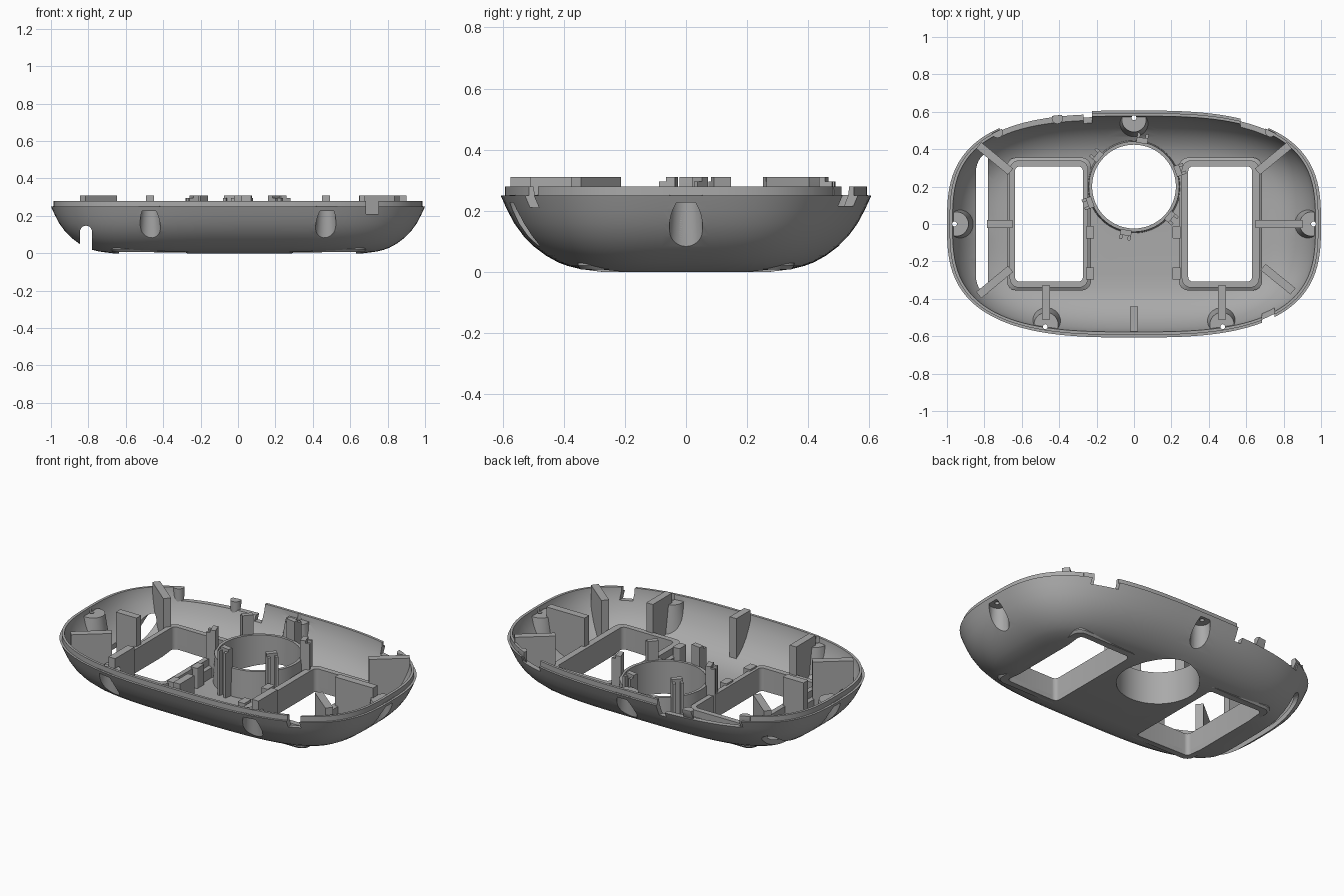
import bpy, bmesh, math
from mathutils import Vector

cube = bpy.data.objects.get("Cube")
if cube:
    bpy.data.objects.remove(cube)

grey = bpy.data.materials.new("mid grey")
grey.use_nodes = True
grey.diffuse_color = (0.4, 0.4, 0.4, 1)
grey.node_tree.nodes["Principled BSDF"].inputs["Base Color"].default_value = (0.4, 0.4, 0.4, 1)


def loft(name, rings):
    """Closed solid from stacked rings of points."""
    bm = bmesh.new()
    loops = [[bm.verts.new(p) for p in ring] for ring in rings]
    n = len(loops[0])
    for a, b in zip(loops, loops[1:]):
        for i in range(n):
            j = (i + 1) % n
            bm.faces.new((a[i], a[j], b[j], b[i]))
    bm.faces.new(loops[0][::-1])
    bm.faces.new(loops[-1])
    bmesh.ops.recalc_face_normals(bm, faces=bm.faces)
    mesh = bpy.data.meshes.new(name)
    bm.to_mesh(mesh)
    bm.free()
    mesh.materials.append(grey)
    obj = bpy.data.objects.new(name, mesh)
    bpy.context.collection.objects.link(obj)
    return obj


def oval(inset, z, n=128):
    """Plan outline that grows boxier toward the floor."""
    power = 0.69 - 0.75 * inset
    pts = []
    for i in range(n):
        t = math.tau * i / n
        c, s = math.cos(t), math.sin(t)
        pts.append((math.copysign(abs(c) ** power, c) * (1 - inset),
                    math.copysign(abs(s) ** power, s) * (0.607 - inset), z))
    return pts


def cone(name, x, y, z0, z1, r0, r1, n=32):
    return loft(name, [[(x + r * math.cos(math.tau * i / n), y + r * math.sin(math.tau * i / n), z)
                        for i in range(n)] for r, z in ((r0, z0), (r1, z1))])


def rounded(x0, x1, y0, y1, r, z):
    pts = []
    for k, (cx, cy) in enumerate(((x1 - r, y1 - r), (x0 + r, y1 - r), (x0 + r, y0 + r), (x1 - r, y0 + r))):
        for i in range(7):
            t = math.pi / 2 * (k + i / 6)
            pts.append((cx + r * math.cos(t), cy + r * math.sin(t), z))
    return pts


def prism(name, x0, x1, y0, y1, z0, z1, r=0.005):
    return loft(name, [rounded(x0, x1, y0, y1, r, z) for z in (z0, z1)])


def plate(name, start, end, width, z0, z1):
    """Upright plate along a plan line."""
    a, b = Vector(start), Vector(end)
    side = (b - a).normalized().orthogonal() * width / 2
    corners = (a - side, b - side, b + side, a + side)
    return loft(name, [[(p.x, p.y, z) for p in corners] for z in (z0, z1)])


def boolean(obj, tools, operation="DIFFERENCE"):
    for tool in tools:
        mod = obj.modifiers.new("cut", "BOOLEAN")
        mod.operation, mod.object, mod.solver = operation, tool, "EXACT"
    graph = bpy.context.evaluated_depsgraph_get()
    mesh = bpy.data.meshes.new_from_object(obj.evaluated_get(graph))
    obj.modifiers.clear()
    obj.data = mesh


parts, helpers = [], []


def helper(obj):
    obj.hide_render = True
    helpers.append(obj)
    return obj


def fitted(obj, cutters=()):
    """Trim an inner part to the bowl and keep it."""
    boolean(obj, [envelope], "INTERSECT")
    if cutters:
        boolean(obj, cutters)
    parts.append(obj)


# Bowl with a stepped rim and hollow inside
outer = [(0.33, 0), (0.26, 0.009), (0.22, 0.019), (0.19, 0.03), (0.15, 0.052), (0.11, 0.082),
         (0.075, 0.117), (0.045, 0.158), (0.02, 0.205), (0, 0.25)]
lip = [(0.014, 0.25), (0.014, 0.28), (0.03, 0.28), (0.034, 0.25)]
inner = [(0.052, 0.205), (0.077, 0.158), (0.107, 0.12), (0.14, 0.09), (0.18, 0.064),
         (0.22, 0.047), (0.27, 0.036), (0.34, 0.03)]
shell = loft("shell", [oval(d, z) for d, z in outer + lip + inner])
parts.append(shell)
envelope = helper(loft("envelope", [oval(d + 0.01, z + 0.004) for d, z in outer] + [oval(0.014, 0.33)]))

# Openings through the bowl
windows = [helper(prism("window_cutter", x0, x1, -0.308, 0.308, -0.1, 0.5, 0.025))
           for x0, x1 in ((-0.636, -0.273), (0.29, 0.631))]
hole = helper(cone("hole_cutter", 0, 0.2, -0.1, 0.5, 0.224, 0.224, 64))
arch = [(-0.845, -0.1), (-0.78, -0.1)] + [
    (-0.8125 + 0.0325 * math.cos(math.pi * i / 10), 0.115 + 0.0325 * math.sin(math.pi * i / 10))
    for i in range(11)]
slot = helper(loft("slot_cutter", [[(x, y, z) for x, z in arch] for y in (-0.5, 0.5)]))

# Lowered stretches of the rim
notches = [helper(prism("rim_cutter", *box, 0.5)) for box in (
    (-0.72, -0.23, 0.4, 0.7, 0.21), (-0.27, -0.225, 0.4, 0.7, 0.18), (0.57, 0.72, 0.4, 0.7, 0.215))]
notches.append(helper(prism("rim_cutter", 0.685, 0.75, -0.7, -0.42, 0.21, 0.5, 0.03)))

# Screw posts joined to the bowl, scooped out from below
posts = ((0, 0.557), (-0.95, 0), (0.95, 0), (-0.47, -0.538), (0.47, -0.538))
scoops = []
for x, y in posts:
    post = helper(cone("post_fill", x, y, 0.03, 0.252, 0.1, 0.065))
    boolean(post, [envelope], "INTERSECT")
    boolean(shell, [post], "UNION")
    scoops.append(helper(cone("scoop_cutter", x, y, -0.03, 0.227, 0.066, 0.05)))
    scoops.append(helper(cone("drill", x * 1.01, y * 1.02, 0.2, 0.4, 0.013, 0.013, 16)))
boolean(shell, windows + [hole, slot] + notches + scoops)

# Window frames with clip tabs
for x0, x1, cutter, tab_x in ((-0.68, -0.23, windows[0], -0.235), (0.24, 0.685, windows[1], 0.228)):
    frame = loft("window_frame", [rounded(x0 + d, x1 - d, -0.355 + d, 0.355 - d, 0.05, z)
                                  for d, z in ((0.01, 0.008), (0, 0.02), (0, 0.09), (0.015, 0.1), (0.015, 0.14))])
    boolean(frame, [cutter, hole])
    parts.append(frame)
    for y in (-0.045, -0.265):
        parts.append(prism("frame_tab", tab_x - 0.022, tab_x + 0.022, y - 0.033, y + 0.033, 0.02, 0.15))

# Round collar and the clips around it
fitted(cone("collar", 0, 0.2, 0.003, 0.195, 0.25, 0.242, 64), [hole])
for k in range(6):
    t = math.radians(20 + 60 * k)
    out = Vector((math.cos(t), math.sin(t)))
    centre, across = Vector((0, 0.2)), out.orthogonal()
    fitted(plate("collar_clip", centre + out * 0.235, centre + out * 0.265, 0.06, 0.01, 0.31))
    for s in (-1, 1):
        mid = centre + across * 0.022 * s
        fitted(plate("clip_rib", mid + out * 0.26, mid + out * 0.288, 0.016, 0.01, 0.295))

# Upright ribs reaching the wall
ribs = [((0.69, -0.23), (0.85, -0.36)), ((0.66, 0.28), (0.83, 0.42)),
        ((-0.66, 0.28), (-0.83, 0.42)), ((-0.66, -0.24), (-0.83, -0.38)),
        ((-0.65, 0), (-0.785, 0)), ((0.65, 0), (0.9, 0)),
        ((-0.47, -0.33), (-0.47, -0.51)), ((0.47, -0.33), (0.47, -0.51)), ((0, -0.44), (0, -0.575))]
for start, end in ribs:
    fitted(plate("support_rib", start, end, 0.043, 0.01, 0.31), [slot] + scoops)

# Small lugs on the rear rim
for x, y, top in ((-0.41, 0.565, 0.26), (-0.73, 0.49, 0.28), (0.73, 0.495, 0.28)):
    fitted(cone("rim_lug", x, y, 0.17, top, 0.03, 0.03, 16))

for obj in helpers:
    bpy.data.objects.remove(obj)
bpy.ops.object.select_all(action="DESELECT")
for obj in parts:
    obj.select_set(True)
bpy.context.view_layer.objects.active = shell
bpy.ops.object.shade_smooth_by_angle(angle=math.radians(32))
